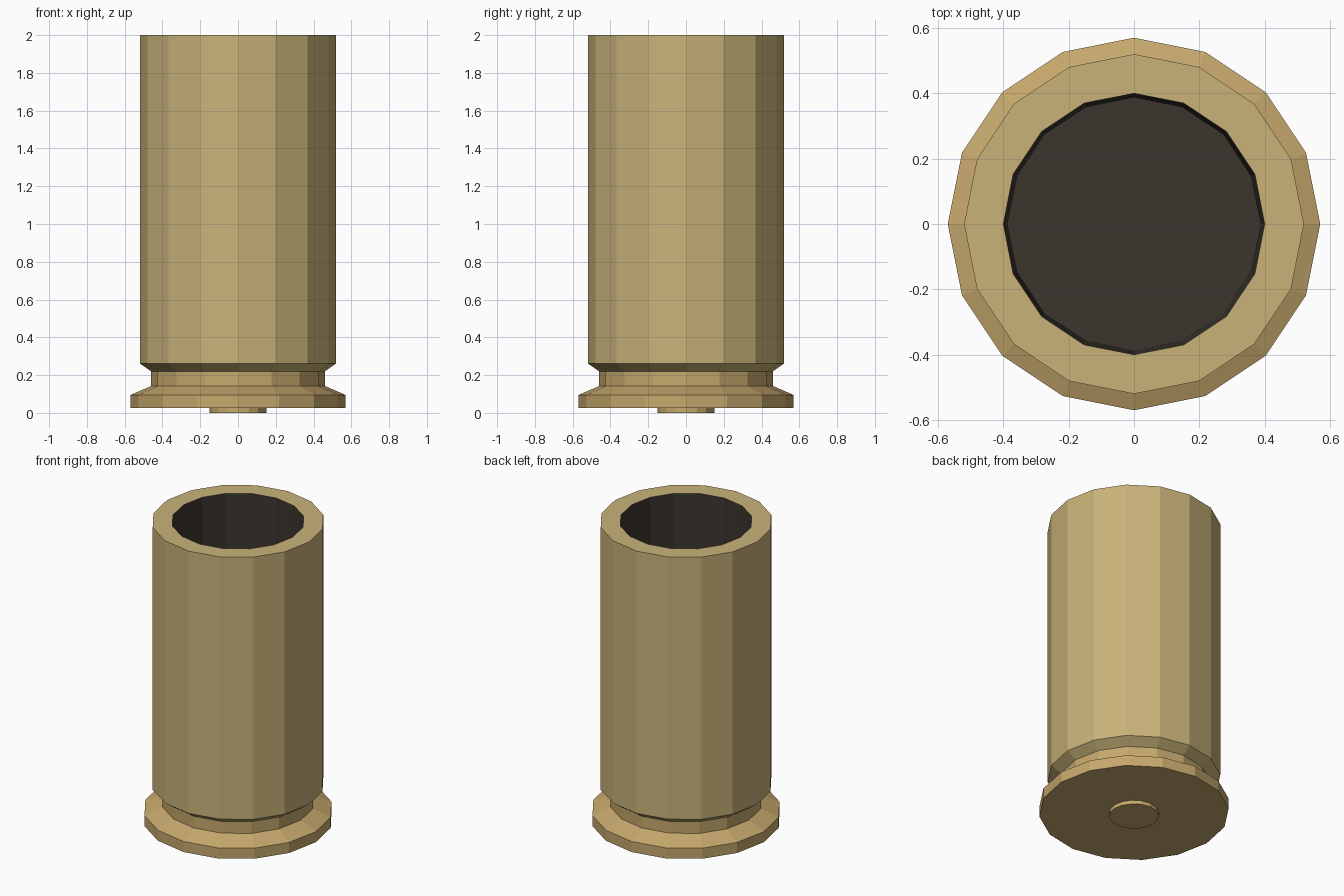
import bpy, bmesh
from math import cos, sin, pi

if "Cube" in bpy.data.objects:
    bpy.data.objects.remove(bpy.data.objects["Cube"])

SIDES = 16


def material(name, rgb):
    m = bpy.data.materials.new(name)
    m.diffuse_color = (*rgb, 1)
    m.use_nodes = True
    m.node_tree.nodes["Principled BSDF"].inputs["Base Color"].default_value = m.diffuse_color
    return m


def lathe(name, profile, mats, cap_start=False, cap_end=False, dark_from=None):
    """Spin (radius, z) points around z; bands from dark_from on use the second material."""
    bm = bmesh.new()
    rings = [[bm.verts.new((r * cos(2 * pi * i / SIDES), r * sin(2 * pi * i / SIDES), z))
              for i in range(SIDES)] for r, z in profile]
    for k, (a, b) in enumerate(zip(rings, rings[1:])):
        for i in range(SIDES):
            j = (i + 1) % SIDES
            f = bm.faces.new((a[i], a[j], b[j], b[i]))
            f.material_index = int(dark_from is not None and k >= dark_from)
    if cap_start:
        bm.faces.new(rings[0][::-1])
    if cap_end:
        f = bm.faces.new(rings[-1])
        f.material_index = int(dark_from is not None)
    mesh = bpy.data.meshes.new(name)
    bm.to_mesh(mesh)
    bm.free()
    for m in mats:
        mesh.materials.append(m)
    ob = bpy.data.objects.new(name, mesh)
    bpy.context.collection.objects.link(ob)
    return ob


brass = material("brass", (0.58, 0.45, 0.19))
rim_brass = material("rim_brass", (0.56, 0.39, 0.15))
soot = material("soot", (0.045, 0.036, 0.028))

# Tube wall: flared foot, mouth lip, then the dark tapered bore and its floor
lathe("casing_body",
      [(0.46, 0.22), (0.52, 0.262), (0.52, 2.0), (0.40, 2.0), (0.387, 0.30)],
      [brass, soot], cap_end=True, dark_from=3)

# Base rim with sloped shoulder and extraction groove
lathe("base_rim",
      [(0.57, 0.025), (0.57, 0.095), (0.46, 0.142), (0.46, 0.22)],
      [rim_brass], cap_start=True, cap_end=True)

# Primer disc under the base
lathe("primer", [(0.15, 0.0), (0.15, 0.025)], [rim_brass], cap_start=True, cap_end=True)
